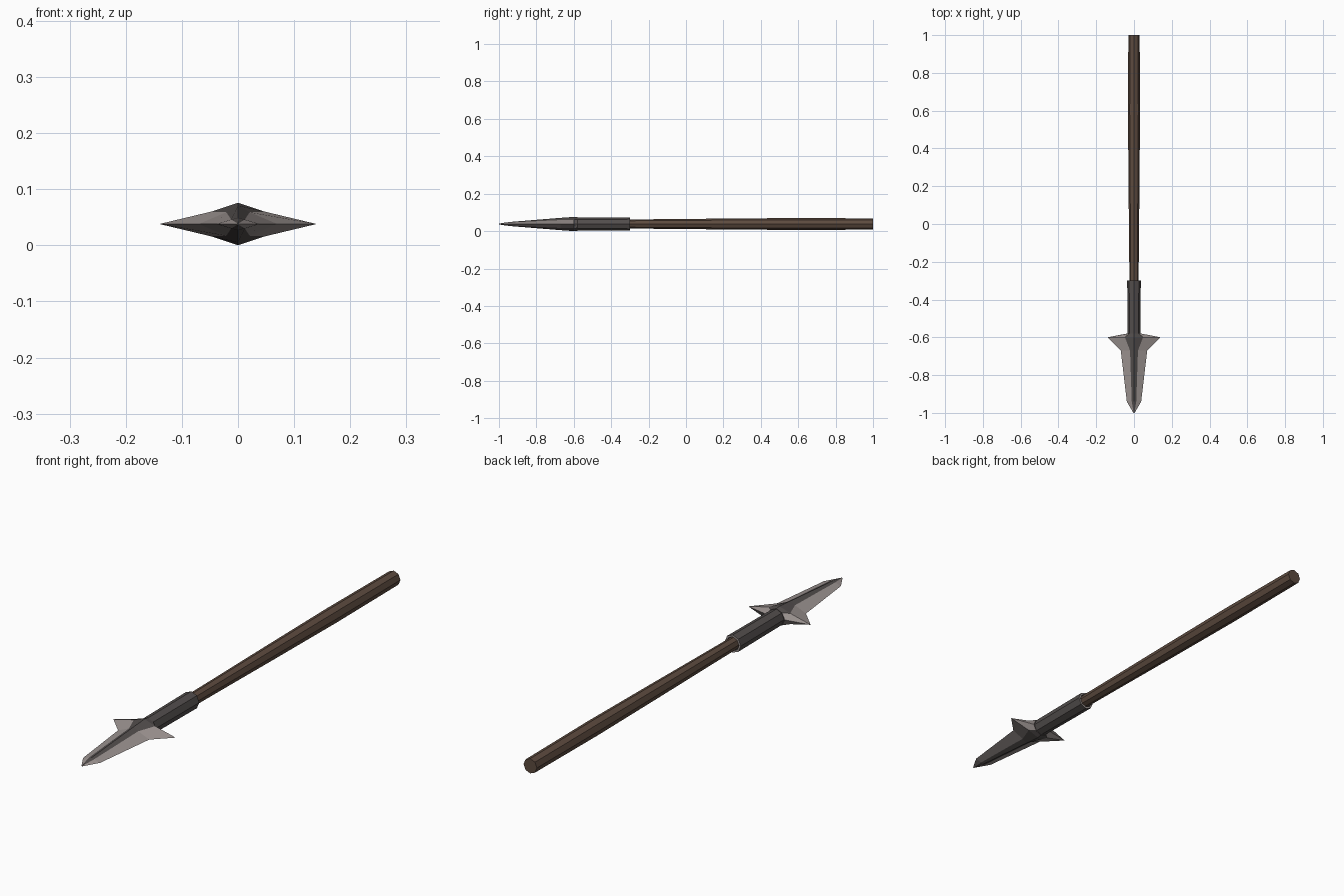
import bpy, bmesh, math

if "Cube" in bpy.data.objects:
    bpy.data.objects.remove(bpy.data.objects["Cube"])

ZC = 0.038  # height of the spear axis


def material(name, rgb):
    m = bpy.data.materials.new(name)
    m.diffuse_color = (*rgb, 1)
    m.use_nodes = True
    m.node_tree.nodes["Principled BSDF"].inputs["Base Color"].default_value = m.diffuse_color
    return m


WOOD = material("wood", (0.11, 0.07, 0.05))
IRON = material("dark_iron", (0.085, 0.075, 0.073))
STEEL = material("pale_steel", (0.33, 0.29, 0.28))


def loft(name, rings, mats, pick, closed_ends=True):
    """Skin a list of equal-length rings; pick(ring, side) gives the material slot."""
    bm = bmesh.new()
    loops = [[bm.verts.new(p) for p in ring] for ring in rings]
    n = len(loops[0])
    for r, (a, b) in enumerate(zip(loops, loops[1:])):
        for i in range(n):
            j = (i + 1) % n
            f = bm.faces.new((a[i], a[j], b[j], b[i]))
            f.material_index = pick(r, i)
    if closed_ends:
        bm.faces.new(loops[0])
        bm.faces.new(loops[-1])
    bmesh.ops.remove_doubles(bm, verts=bm.verts, dist=1e-5)
    bmesh.ops.recalc_face_normals(bm, faces=bm.faces)
    mesh = bpy.data.meshes.new(name)
    bm.to_mesh(mesh)
    bm.free()
    for m in mats:
        mesh.materials.append(m)
    ob = bpy.data.objects.new(name, mesh)
    bpy.context.collection.objects.link(ob)
    return ob


def octagon(y, r):
    return [(r * math.cos(i * math.pi / 4), y, ZC + r * math.sin(i * math.pi / 4))
            for i in range(8)]


def blade_section(y, edge, band, band_h, ridge):
    """Eight-point lens: cutting edges, raised band sides and centre ridges."""
    pts = [(edge, 0), (band, band_h), (0, ridge), (-band, band_h),
           (-edge, 0), (-band, -band_h), (0, -ridge), (band, -band_h)]
    return [(x, y, ZC + z) for x, z in pts]


# Wooden shaft, slightly swollen towards the butt
shaft = [(-0.34, 0.024), (-0.1, 0.026), (0.2, 0.029), (0.6, 0.032), (1.0, 0.030)]
loft("shaft", [octagon(*s) for s in shaft], [WOOD], lambda r, i: 0)

# Iron socket with a pale rim, hollow at the back
socket = [(-0.60, 0.034), (-0.30, 0.036), (-0.30, 0.028), (-0.335, 0.026)]
loft("socket", [octagon(*s) for s in socket], [IRON, STEEL],
     lambda r, i: 1 if r == 1 else 0)

# Barbed blade: dark central band, pale cutting bevels
blade = [
    (-0.58, 0.038, 0.026, 0.025, 0.036),
    (-0.60, 0.14, 0.048, 0.022, 0.038),
    (-0.67, 0.07, 0.021, 0.021, 0.033),
    (-0.94, 0.038, 0.012, 0.008, 0.011),
    (-0.985, 0.012, 0.004, 0.003, 0.005),
    (-1.00, 0.003, 0.001, 0.001, 0.002),
]
loft("blade", [blade_section(*s) for s in blade], [IRON, STEEL],
     lambda r, i: 1 if i in (0, 3, 4, 7) else 0)
